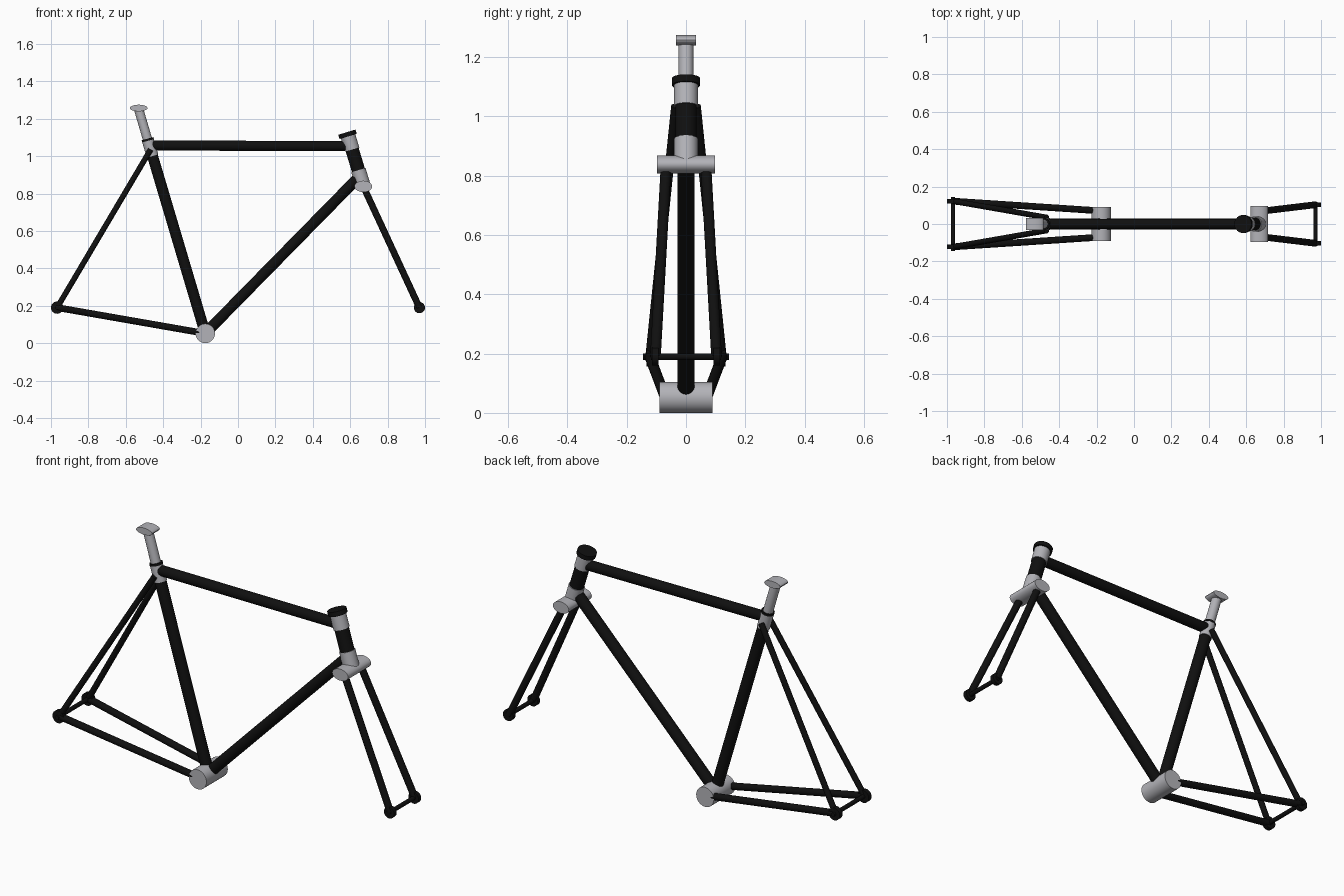
import bpy
from mathutils import Vector

cube = bpy.data.objects.get("Cube")
if cube:
    bpy.data.objects.remove(cube, do_unlink=True)


def make_material(name, colour):
    mat = bpy.data.materials.new(name)
    mat.use_nodes = True
    mat.diffuse_color = colour
    mat.node_tree.nodes["Principled BSDF"].inputs["Base Color"].default_value = colour
    return mat


BLACK = make_material("black paint", (0.005, 0.005, 0.005, 1))
SILVER = make_material("silver metal", (0.45, 0.45, 0.48, 1))


def tube(name, start, end, radius, mat, flatten=1.0, sides=28):
    """Capped cylinder between two points; flatten squashes its section in z."""
    start, end = Vector(start), Vector(end)
    axis = end - start
    bpy.ops.mesh.primitive_cylinder_add(vertices=sides, radius=radius, depth=axis.length)
    obj = bpy.context.object
    obj.name = name
    obj.data.transform(axis.to_track_quat("Z", "Y").to_matrix().to_4x4())
    for v in obj.data.vertices:
        v.co.z *= flatten
    obj.location = (start + end) / 2
    obj.data.materials.append(mat)
    bpy.ops.object.shade_smooth_by_angle()
    return obj


def cross_tube(name, x, z, half_width, radius, mat, flatten=1.0):
    """Cylinder running sideways across the frame."""
    return tube(name, (x, -half_width, z), (x, half_width, z), radius, mat, flatten)


# Key points of the frame
BOTTOM = Vector((-0.175, 0, 0.052))
SEAT = Vector((-0.467, 0, 1.035))
REAR = Vector((-0.967, 0, 0.19))
FRONT = Vector((0.97, 0, 0.19))
CROWN = Vector((0.67, 0, 0.838))
HEAD_TOP = Vector((0.582, 0, 1.128))


def steer(z):
    """Point on the steering axis at height z."""
    return CROWN.lerp(HEAD_TOP, (z - CROWN.z) / (HEAD_TOP.z - CROWN.z))


def side(point, y):
    return Vector((point.x, y, point.z))


# Main triangle
tube("seat_tube", BOTTOM, SEAT, 0.029, BLACK)
tube("down_tube", BOTTOM, steer(0.895), 0.029, BLACK)
tube("top_tube", (-0.465, 0, 1.057), (0.603, 0, 1.053), 0.027, BLACK)
cross_tube("bottom_bracket", BOTTOM.x, BOTTOM.z, 0.09, 0.052, SILVER)

# Head tube with lugs, cap and fork crown
tube("head_tube", steer(0.86), steer(1.1), 0.036, BLACK)
tube("upper_head_lug", steer(1.035), steer(1.108), 0.04, SILVER)
tube("lower_head_lug", steer(0.84), steer(0.925), 0.04, SILVER)
tube("head_cap", steer(1.105), HEAD_TOP, 0.048, BLACK)
cross_tube("fork_crown", CROWN.x, CROWN.z, 0.097, 0.047, SILVER, 0.65)

# Seat lug, collar, post and saddle clamp
tube("seat_lug", (-0.457, 0, 1.0), (-0.482, 0, 1.085), 0.032, SILVER)
tube("seat_collar", (-0.481, 0, 1.082), (-0.484, 0, 1.093), 0.033, BLACK)
tube("seat_post", (-0.478, 0, 1.07), (-0.531, 0, 1.25), 0.025, SILVER)
cross_tube("saddle_clamp", -0.531, 1.257, 0.033, 0.047, SILVER, 0.38)

# Paired stays, fork blades and dropouts
for label, s in (("left", 1), ("right", -1)):
    rear_end, front_end = side(REAR, s * 0.122), side(FRONT, s * 0.103)
    tube(label + "_seat_stay", side(SEAT, s * 0.035), rear_end, 0.015, BLACK)
    tube(label + "_chain_stay", side(BOTTOM, s * 0.07), rear_end, 0.018, BLACK)
    tube(label + "_fork_blade", side(CROWN, s * 0.067), front_end, 0.018, BLACK)
    tube(label + "_rear_dropout", side(REAR, s * 0.11), side(REAR, s * 0.134), 0.033, BLACK)
    tube(label + "_front_dropout", side(FRONT, s * 0.092), side(FRONT, s * 0.114), 0.03, BLACK)

# Axles
cross_tube("rear_axle", REAR.x, REAR.z, 0.145, 0.011, BLACK)
cross_tube("front_axle", FRONT.x, FRONT.z, 0.118, 0.011, BLACK)
